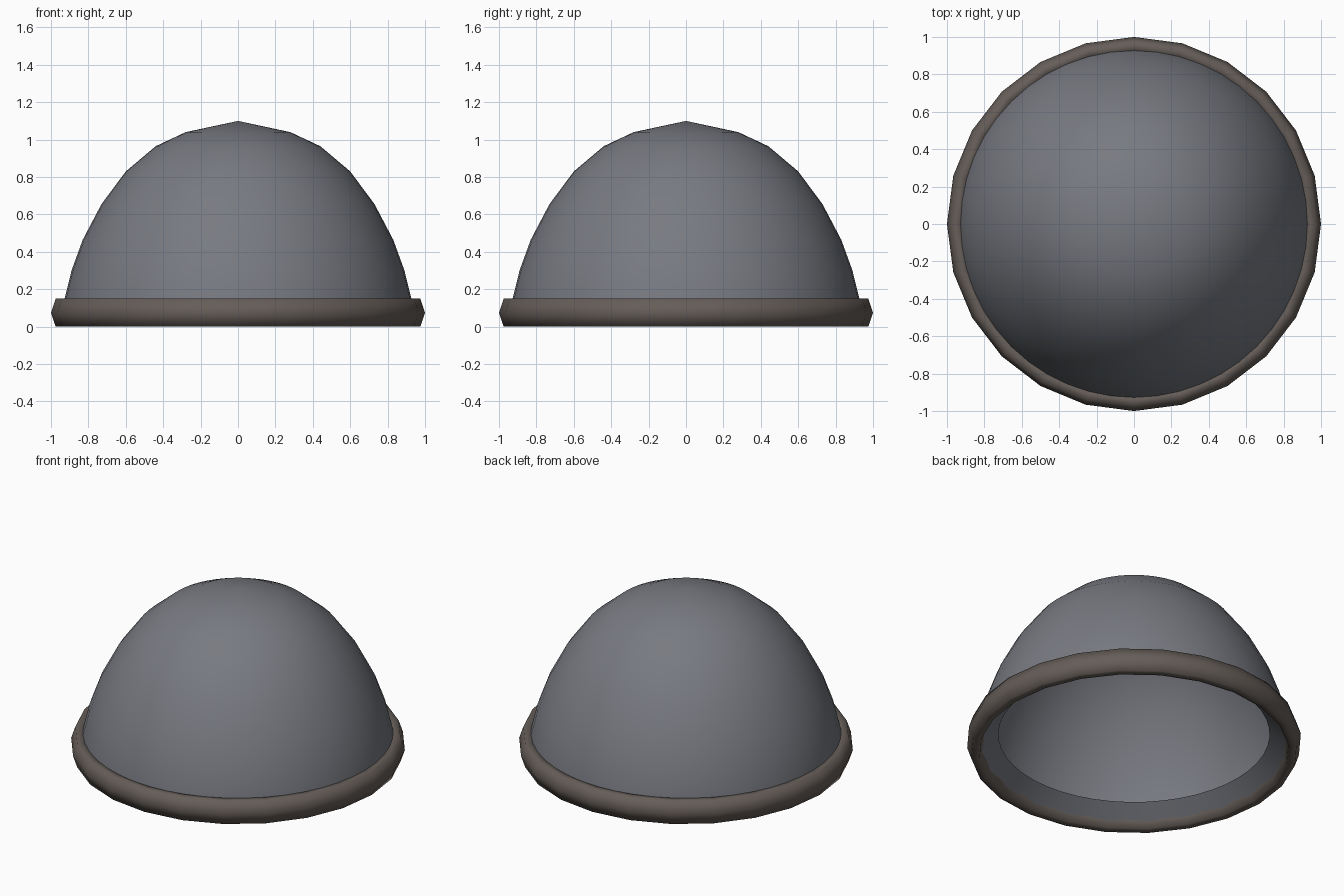
import bpy
import bmesh
import math

if "Cube" in bpy.data.objects:
    bpy.data.objects.remove(bpy.data.objects["Cube"], do_unlink=True)


def material(name, color):
    mat = bpy.data.materials.new(name)
    mat.use_nodes = True
    mat.diffuse_color = color
    bsdf = next(n for n in mat.node_tree.nodes if n.type == "BSDF_PRINCIPLED")
    bsdf.inputs["Base Color"].default_value = color
    return mat


def lathe(name, profile, segments, mat, closed, smooth_angle):
    """Turn a profile of (radius, height) points around the z axis."""
    bm = bmesh.new()
    rings = []
    for r, z in profile:
        count = segments if r > 0 else 1
        rings.append([bm.verts.new((r * math.cos(math.tau * i / segments),
                                    r * math.sin(math.tau * i / segments), z))
                      for i in range(count)])
    pairs = list(zip(rings, rings[1:]))
    if closed:
        pairs.append((rings[-1], rings[0]))
    for a, b in pairs:
        for i in range(segments):
            j = (i + 1) % segments
            corners = [a[i % len(a)], a[j % len(a)], b[j % len(b)], b[i % len(b)]]
            bm.faces.new(list(dict.fromkeys(corners)))
    bmesh.ops.recalc_face_normals(bm, faces=bm.faces)
    mesh = bpy.data.meshes.new(name)
    bm.to_mesh(mesh)
    bm.free()
    mesh.materials.append(mat)
    obj = bpy.data.objects.new(name, mesh)
    bpy.context.collection.objects.link(obj)
    bpy.ops.object.select_all(action="DESELECT")
    obj.select_set(True)
    bpy.context.view_layer.objects.active = obj
    bpy.ops.object.shade_smooth_by_angle(angle=math.radians(smooth_angle))
    return obj


slate = material("slate_grey", (0.186, 0.195, 0.22, 1))
brown = material("dark_brown", (0.13, 0.109, 0.097, 1))

# Dome: thin hollow shell with a lip folded up inside its lower edge
dome_profile = [(0, 1.1), (0.28, 1.04), (0.44, 0.965), (0.6, 0.83),
                (0.73, 0.655), (0.83, 0.465), (0.89, 0.3), (0.927, 0.15),
                (0.94, 0.02), (0.81, 0.12)]
lathe("dome", dome_profile, 48, slate, False, 35)

# Rim: six-sided ring, taller than it is wide
rim_profile = [(0.95 + 0.05 * math.cos(math.tau * k / 6),
                0.075 + 0.0866 * math.sin(math.tau * k / 6)) for k in range(6)]
lathe("rim", rim_profile, 24, brown, True, 80)
